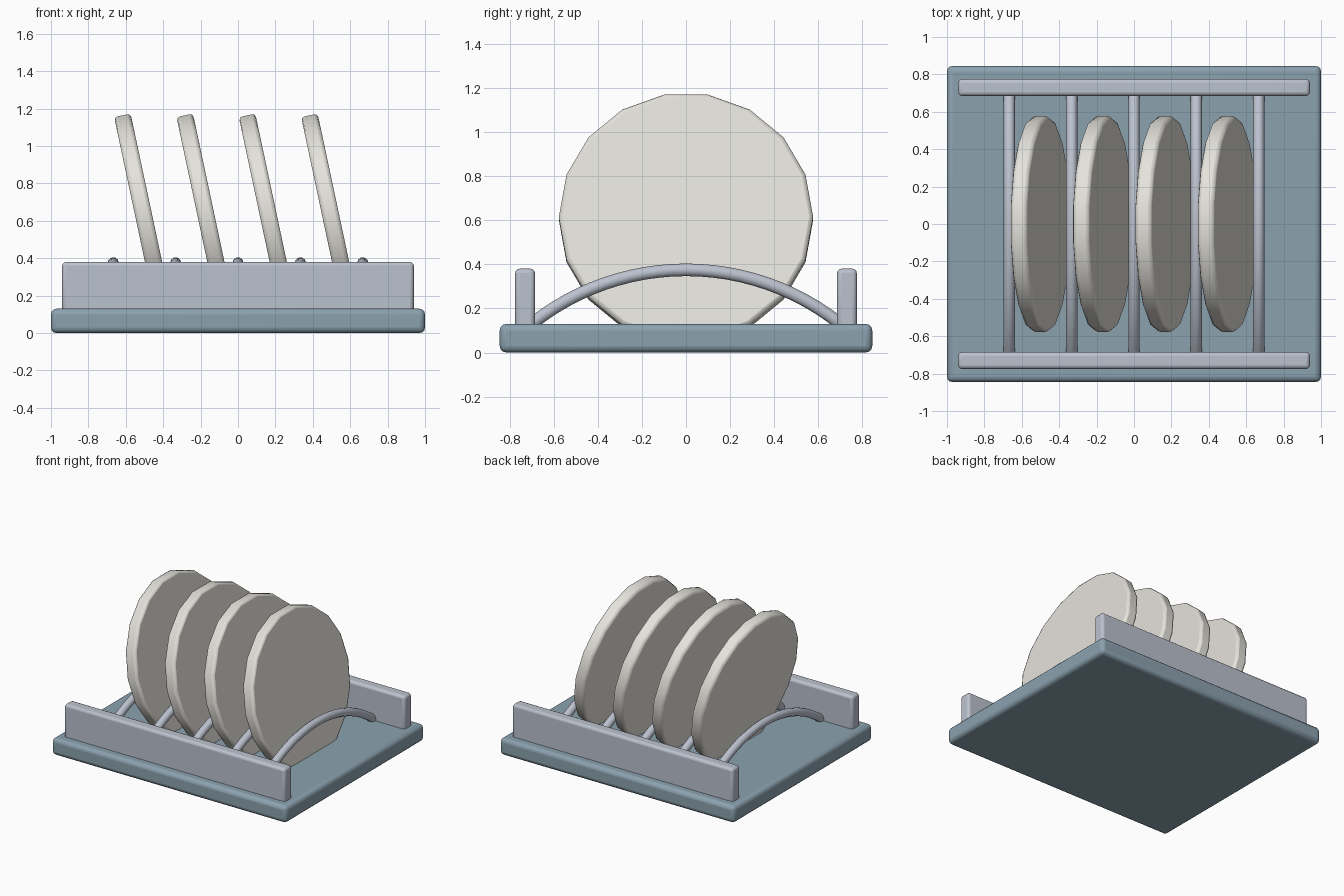
import bpy
import math

if "Cube" in bpy.data.objects:
    bpy.data.objects.remove(bpy.data.objects["Cube"])


def material(name, rgb):
    m = bpy.data.materials.new(name)
    m.diffuse_color = (*rgb, 1)
    m.use_nodes = True
    m.node_tree.nodes["Principled BSDF"].inputs["Base Color"].default_value = m.diffuse_color
    return m


BLUE = material("slate_blue", (0.26, 0.36, 0.43))
STEEL = material("pale_steel", (0.50, 0.54, 0.62))
CREAM = material("cream_ceramic", (0.78, 0.76, 0.71))


def finish(obj, name, mat, bevel=0, segments=3):
    obj.name = name
    obj.data.materials.append(mat)
    if bevel:
        mod = obj.modifiers.new("edge_bevel", 'BEVEL')
        mod.width = bevel
        mod.segments = segments
        mod.limit_method = 'ANGLE'
        mod.angle_limit = math.radians(40)
    return obj


def smooth(obj):
    bpy.ops.object.select_all(action='DESELECT')
    obj.select_set(True)
    bpy.context.view_layer.objects.active = obj
    bpy.ops.object.shade_smooth_by_angle(angle=math.radians(35))


def box(name, size, loc, mat, bevel):
    bpy.ops.mesh.primitive_cube_add(size=1, location=loc)
    obj = bpy.context.object
    obj.scale = size
    bpy.ops.object.transform_apply(location=False, rotation=False, scale=True)
    smooth(finish(obj, name, mat, bevel))


# Tray base
box("base_tray", (2, 1.69, 0.13), (0, 0, 0.065), BLUE, 0.03)

# Front and back rails
for side, name in ((-1, "front_rail"), (1, "back_rail")):
    box(name, (1.88, 0.09, 0.27), (0, side * 0.73, 0.245), STEEL, 0.02)

# Arched divider rods
half, rise = 0.70, 0.245
radius = (half ** 2 + rise ** 2) / (2 * rise)
sweep = math.asin(half / radius)
for i in range(5):
    curve = bpy.data.curves.new("divider", 'CURVE')
    curve.dimensions = '3D'
    curve.bevel_depth = 0.03
    curve.bevel_resolution = 3
    curve.use_fill_caps = True
    spline = curve.splines.new('POLY')
    spline.points.add(24)
    for k, p in enumerate(spline.points):
        a = sweep * (k / 12 - 1)
        p.co = (0, radius * math.sin(a), 0.375 - radius * (1 - math.cos(a)), 1)
    rod = bpy.data.objects.new("divider", curve)
    rod.location.x = (i - 2) / 3
    bpy.context.collection.objects.link(rod)
    finish(rod, f"divider_rod_{i + 1}", STEEL)

# Leaning 18-sided plates, flat facet at the top
for i in range(4):
    bpy.ops.mesh.primitive_cylinder_add(vertices=18, radius=0.577, depth=0.09)
    plate = bpy.context.object
    plate.rotation_euler = (0, math.radians(90), 0)
    bpy.ops.object.transform_apply(rotation=True)
    plate.rotation_euler = (math.radians(0), math.radians(-12), 0)
    # A vertex must point along y so that a flat facet faces up
    bpy.ops.object.transform_apply(rotation=True)
    plate.location = ((i - 1.5) / 3, 0, 0.608)
    smooth(finish(plate, f"plate_{i + 1}", CREAM, 0.018, 2))
